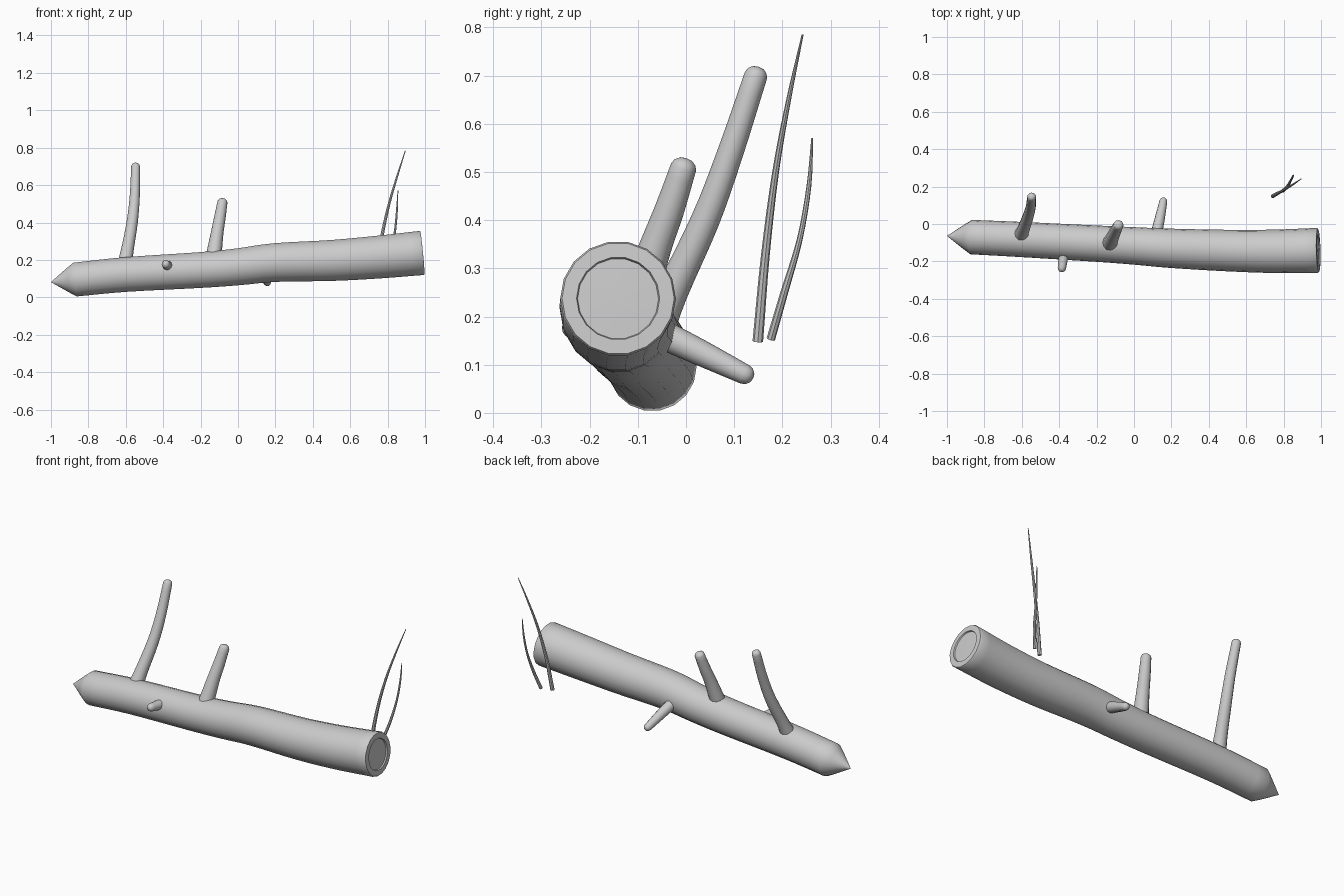
import bpy, bmesh, math
from mathutils import Vector

cube = bpy.data.objects.get("Cube")
if cube:
    bpy.data.objects.remove(cube, do_unlink=True)

grey = bpy.data.materials.new("wood grey")
grey.use_nodes = True
colour = (0.6, 0.6, 0.6, 1)
grey.diffuse_color = colour
grey.node_tree.nodes["Principled BSDF"].inputs["Base Color"].default_value = colour


def smooth_path(points, steps):
    """Catmull-Rom through (x, y, z, radius) points."""
    p = [Vector(q) for q in points]
    p = [2 * p[0] - p[1]] + p + [2 * p[-1] - p[-2]]
    out = []
    for i in range(1, len(p) - 2):
        a, b, c, d = p[i - 1:i + 3]
        for s in range(steps):
            t = s / steps
            out.append(0.5 * (2 * b + (c - a) * t + (2 * a - 5 * b + 4 * c - d) * t * t
                              + (3 * b - a - 3 * c + d) * t ** 3))
    return out + [p[-2]]


def tube(name, points, sides, steps=4, start=(), end=()):
    """Loft rings along a path; start and end add (offset, radius factor) cap rings."""
    path = smooth_path(points, steps)
    centres = [q.to_3d() for q in path]
    n = len(path)
    tangents = [(centres[min(i + 1, n - 1)] - centres[max(i - 1, 0)]).normalized()
                for i in range(n)]
    rings = list(zip(centres, tangents, [q.w for q in path]))
    head = [(centres[0] - tangents[0] * o, tangents[0], path[0].w * f) for o, f in start]
    tail = [(centres[-1] + tangents[-1] * o, tangents[-1], path[-1].w * f) for o, f in end]
    bm = bmesh.new()
    side = Vector((0, 1, 0)) if abs(tangents[0].y) < 0.8 else Vector((1, 0, 0))
    loops = []
    for c, t, r in head[::-1] + rings + tail:
        u = (side - t * side.dot(t)).normalized()
        v = t.cross(u)
        loops.append([bm.verts.new(c + r * (u * math.cos(a) + v * math.sin(a)))
                      for a in (2 * math.pi * k / sides for k in range(sides))])
    for lo, hi in zip(loops, loops[1:]):
        for k in range(sides):
            j = (k + 1) % sides
            bm.faces.new((lo[k], lo[j], hi[j], hi[k]))
    bm.faces.new(loops[0][::-1])
    bm.faces.new(loops[-1])
    bmesh.ops.recalc_face_normals(bm, faces=bm.faces)
    mesh = bpy.data.meshes.new(name)
    bm.to_mesh(mesh)
    bm.free()
    mesh.materials.append(grey)
    obj = bpy.data.objects.new(name, mesh)
    bpy.context.collection.objects.link(obj)
    bpy.ops.object.select_all(action='DESELECT')
    obj.select_set(True)
    bpy.context.view_layer.objects.active = obj
    bpy.ops.object.shade_smooth_by_angle(angle=math.radians(35))
    return obj


# Trunk: broken point on one end, sawn face with a shallow inner disc on the other
tube("trunk",
     [(-0.87, -0.07, 0.095, 0.092), (-0.6, -0.083, 0.122, 0.094),
      (-0.2, -0.105, 0.146, 0.097), (0, -0.117, 0.163, 0.1),
      (0.2, -0.13, 0.186, 0.105), (0.5, -0.142, 0.197, 0.111),
      (0.75, -0.146, 0.215, 0.116), (0.98, -0.141, 0.237, 0.12)],
     18, start=[(0.035, 0.75), (0.13, 0.01)],
     end=[(0.006, 0.97), (0.007, 0.72), (0.0, 0.7), (0.002, 0.08)])

# Branch stubs with rounded ends, rooted inside the trunk
round_end = [(0.01, 0.85), (0.017, 0.5), (0.019, 0.1)]
branches = {
    "tall_branch": [(-0.608, -0.07, 0.16, 0.042), (-0.592, -0.03, 0.25, 0.034),
                    (-0.566, 0.04, 0.4, 0.03), (-0.552, 0.092, 0.54, 0.027),
                    (-0.547, 0.145, 0.7, 0.024)],
    "middle_branch": [(-0.13, -0.105, 0.22, 0.042), (-0.112, -0.065, 0.34, 0.034),
                      (-0.098, -0.035, 0.42, 0.031), (-0.083, -0.005, 0.51, 0.027)],
    "back_branch": [(0.118, -0.06, 0.168, 0.031), (0.138, 0.03, 0.125, 0.027),
                    (0.157, 0.122, 0.08, 0.021)],
    "front_stub": [(-0.375, -0.15, 0.168, 0.028), (-0.38, -0.195, 0.172, 0.025),
                   (-0.386, -0.238, 0.177, 0.022)],
}
for name, points in branches.items():
    tube(name, points, 12, end=round_end)

# Thin tapering twigs beside the sawn end
twigs = {
    "tall_twig": [(0.742, 0.149, 0.148, 0.011), (0.77, 0.165, 0.33, 0.009),
                  (0.808, 0.186, 0.5, 0.007), (0.852, 0.213, 0.65, 0.005),
                  (0.895, 0.242, 0.785, 0.002)],
    "short_twig": [(0.795, 0.176, 0.153, 0.009), (0.822, 0.204, 0.25, 0.008),
                   (0.84, 0.236, 0.36, 0.006), (0.85, 0.255, 0.47, 0.005),
                   (0.855, 0.262, 0.57, 0.002)],
}
for name, points in twigs.items():
    tube(name, points, 8)
